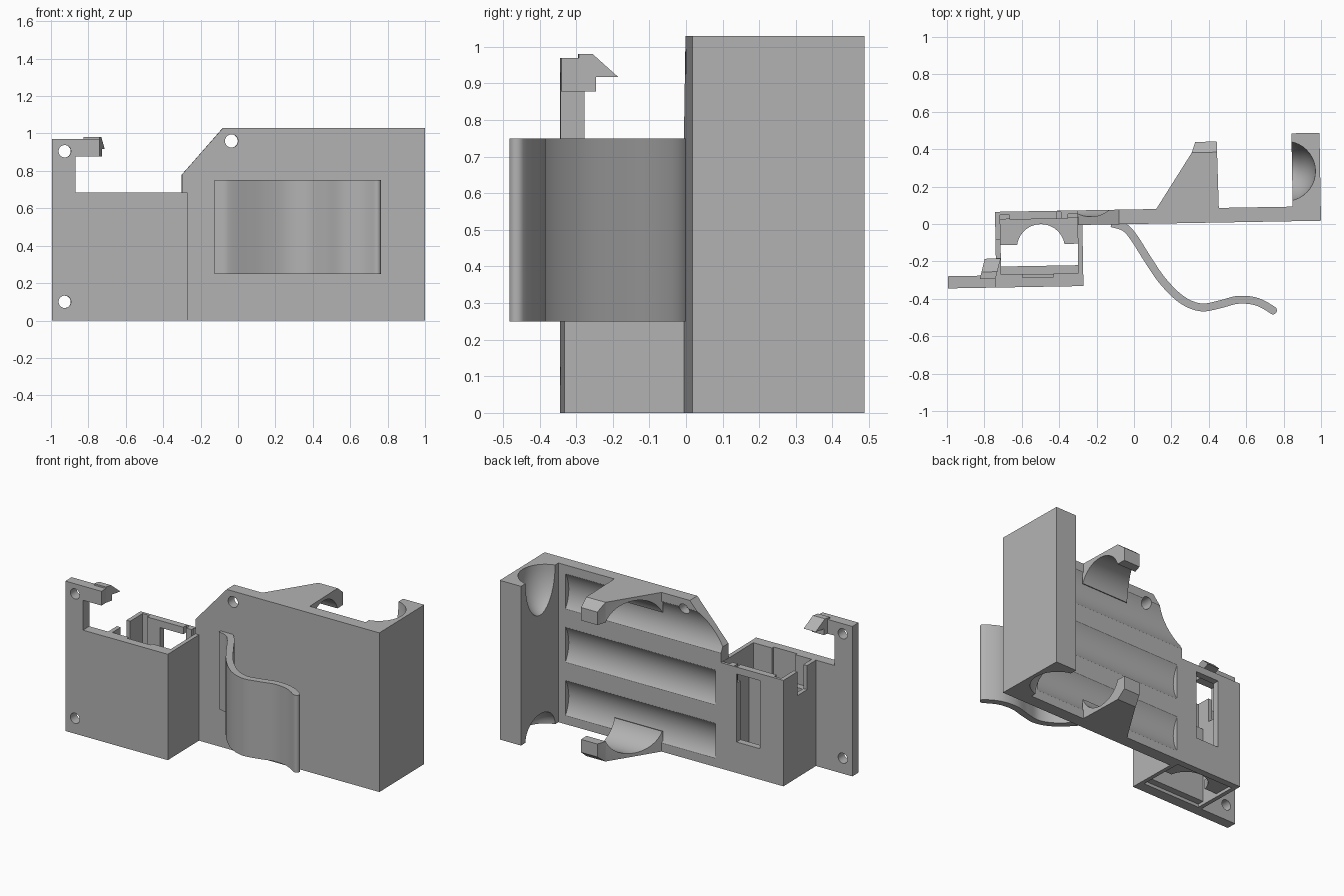
import bpy, bmesh, math
from mathutils import Matrix, Vector

if "Cube" in bpy.data.objects:
    bpy.data.objects.remove(bpy.data.objects["Cube"], do_unlink=True)

grey = bpy.data.materials.new("plain grey")
grey.use_nodes = True
grey.diffuse_color = (0.45, 0.45, 0.45, 1)
grey.node_tree.nodes["Principled BSDF"].inputs["Base Color"].default_value = grey.diffuse_color
parts = []
TOP, BOX_TOP, BACK = 1.03, 0.685, 0.078
CELLS = (0.17, 0.515, 0.86)


def add(name, bm):
    bmesh.ops.recalc_face_normals(bm, faces=bm.faces[:])
    mesh = bpy.data.meshes.new(name)
    bm.to_mesh(mesh)
    bm.free()
    mesh.materials.append(grey)
    obj = bpy.data.objects.new(name, mesh)
    bpy.context.collection.objects.link(obj)
    parts.append(obj)
    return obj


def prism(name, pts, lo, hi, plane="xy"):
    """Extrude a flat outline along the axis missing from plane."""
    place = {"xy": lambda a, b, t: (a, b, t), "xz": lambda a, b, t: (a, t, b),
             "yz": lambda a, b, t: (t, a, b)}[plane]
    bm = bmesh.new()
    low = [bm.verts.new(place(a, b, lo)) for a, b in pts]
    high = [bm.verts.new(place(a, b, hi)) for a, b in pts]
    bm.faces.new(low)
    bm.faces.new(high)
    for i in range(len(pts)):
        j = (i + 1) % len(pts)
        bm.faces.new((low[i], low[j], high[j], high[i]))
    return add(name, bm)


def box(name, x0, x1, y0, y1, z0, z1):
    return prism(name, [(x0, y0), (x1, y0), (x1, y1), (x0, y1)], z0, z1)


def rod(name, a, b, r, lo, hi, plane, n=40):
    ring = [(a + r * math.cos(math.tau * i / n), b + r * math.sin(math.tau * i / n))
            for i in range(n)]
    return prism(name, ring, lo, hi, plane)


def ball(name, centre, size):
    bm = bmesh.new()
    bmesh.ops.create_uvsphere(bm, u_segments=40, v_segments=24, radius=1,
                              matrix=Matrix.Translation(centre) @ Matrix.Diagonal((*size, 1)))
    return add(name, bm)


def cut(obj, *cutters):
    for c in cutters:
        c.hide_render = True
        mod = obj.modifiers.new("cut", "BOOLEAN")
        mod.operation, mod.solver, mod.object = "DIFFERENCE", "EXACT", c
        bpy.context.view_layer.objects.active = obj
        bpy.ops.object.modifier_apply(modifier=mod.name)
        parts.remove(c)
        bpy.data.objects.remove(c, do_unlink=True)


# Tray plate with a chamfered corner, three cell grooves and a screw hole
plate = prism("tray_plate", [(-0.276, 0), (0.85, 0), (0.85, TOP), (-0.08, TOP),
                             (-0.3, 0.78), (-0.3, BOX_TOP), (-0.276, BOX_TOP)], 0, BACK, "xz")
cut(plate, rod("hole", -0.035, 0.96, 0.035, -0.1, 0.2, "xz"),
    *[rod("groove", BACK - 0.035 + 0.2, z, 0.2, -0.32 if z > 0.7 else -0.262, 0.8, "yz", 64)
      for z in CELLS])

# End block with finger scoops above and below
block = box("end_block", 0.85, 1.0, 0, 0.47, 0, TOP)
cut(block, ball("scoop", (0.815, 0.268, TOP), (0.16, 0.16, 0.27)),
    ball("scoop", (0.815, 0.268, 0), (0.16, 0.16, 0.13)))

# Retaining arms, mirrored top and bottom
ARM = [(0.115, 0.07), (0.455, 0.07), (0.45, 0.433), (0.335, 0.433), (0.315, 0.375)]
for name, flip in (("upper_arm", False), ("lower_arm", True)):
    def z(v):
        return TOP - v if flip else v
    arm = prism(name, ARM, *sorted((z(0.9), z(TOP))))
    cut(arm, rod("cell", 0.225, z(0.85), 0.158, 0, 0.6, "yz", 64),
        prism("bevel", [(0.375, z(TOP + 0.001)), (0.45, z(TOP + 0.001)), (0.45, z(0.97))],
              0, 0.6, "yz"))

# Belt clip: a smooth path thickened sideways
path = [Vector(p) for p in [(-0.2, 0.025), (-0.12, 0.006), (-0.05, -0.018), (0.0, -0.075),
                            (0.07, -0.19), (0.15, -0.31), (0.25, -0.41), (0.35, -0.452),
                            (0.45, -0.438), (0.55, -0.415), (0.65, -0.427), (0.735, -0.475),
                            (0.8, -0.53)]]
line = []
for p0, p1, p2, p3 in zip(path, path[1:], path[2:], path[3:]):
    for k in range(6):
        t = k / 6
        line.append(0.5 * (2 * p1 + (p2 - p0) * t + (2 * p0 - 5 * p1 + 4 * p2 - p3) * t * t
                           + (3 * p1 - p0 - 3 * p2 + p3) * t ** 3))
line.append(path[-2])
left, right = [], []
for i, p in enumerate(line):
    d = (line[min(i + 1, len(line) - 1)] - line[max(i - 1, 0)]).normalized()
    n = Vector((-d.y, d.x)) * 0.021
    left.append(p + n)
    right.append(p - n)
tip = [line[-1] + n * math.cos(a) + d * 0.021 * math.sin(a)
       for a in (math.pi * i / 8 for i in range(1, 8))]
prism("belt_clip", [tuple(p) for p in left + tip + right[::-1]], 0.25, 0.75)

# Open switch box with a rear window and a notch in its side wall
case = box("switch_box", -0.742, -0.276, -0.327, BACK, 0, BOX_TOP)
cut(case, box("cavity", -0.715, -0.302, -0.258, 0.035, -0.1, 0.8),
    box("window", -0.575, -0.41, 0, 0.2, 0.2, 0.64),
    box("notch", -0.8, -0.7, -0.17, -0.07, 0.53, 0.8),
    box("slot", -0.41, -0.39, 0, 0.07, 0.58, 0.8),
    box("front_recess", -0.6, -0.435, -0.275, -0.2, 0.4, 0.8))
for x in (-0.715, -0.352):
    cut(case, box("corner_slot", x, x + 0.05, 0.02, 0.06, 0.05, 0.8))

# Floor ledges inside the box
ledge = box("arched_ledge", -0.72, -0.297, -0.1, 0.04, 0.02, 0.08)
cut(ledge, rod("arch", -0.5, -0.12, 0.128, 0, 0.2, "xy"))
box("front_ledge", -0.72, -0.297, -0.262, -0.215, 0.02, 0.5)

# Mounting flange with two screw holes
flange = prism("mounting_flange", [(-1, 0), (-0.742, 0), (-0.742, BOX_TOP), (-0.875, BOX_TOP),
                                   (-0.875, 0.97), (-1, 0.97)], -0.327, -0.262, "xz")
cut(flange, *[rod("hole", -0.932, z, 0.033, -0.5, 0, "xz") for z in (0.1, 0.905)])

# Latch arm and its slanted barb
box("latch_arm", -0.875, -0.745, -0.327, -0.262, 0.878, 0.97)
barb = prism("latch_barb", [(-0.28, 0.878), (-0.233, 0.878), (-0.233, 0.917), (-0.172, 0.917),
                            (-0.242, 0.98), (-0.28, 0.98)], -0.83, -0.745, "yz")
for v in barb.data.vertices:
    v.co.x += 0.27 * (v.co.y + 0.28)

# Slight turn of the whole part, then smooth shading with sharp edges
for obj in parts:
    obj.data.transform(Matrix.Rotation(math.radians(1), 4, "Z"))
    bpy.ops.object.select_all(action="DESELECT")
    obj.select_set(True)
    bpy.context.view_layer.objects.active = obj
    bpy.ops.object.shade_smooth_by_angle(angle=math.radians(30))
